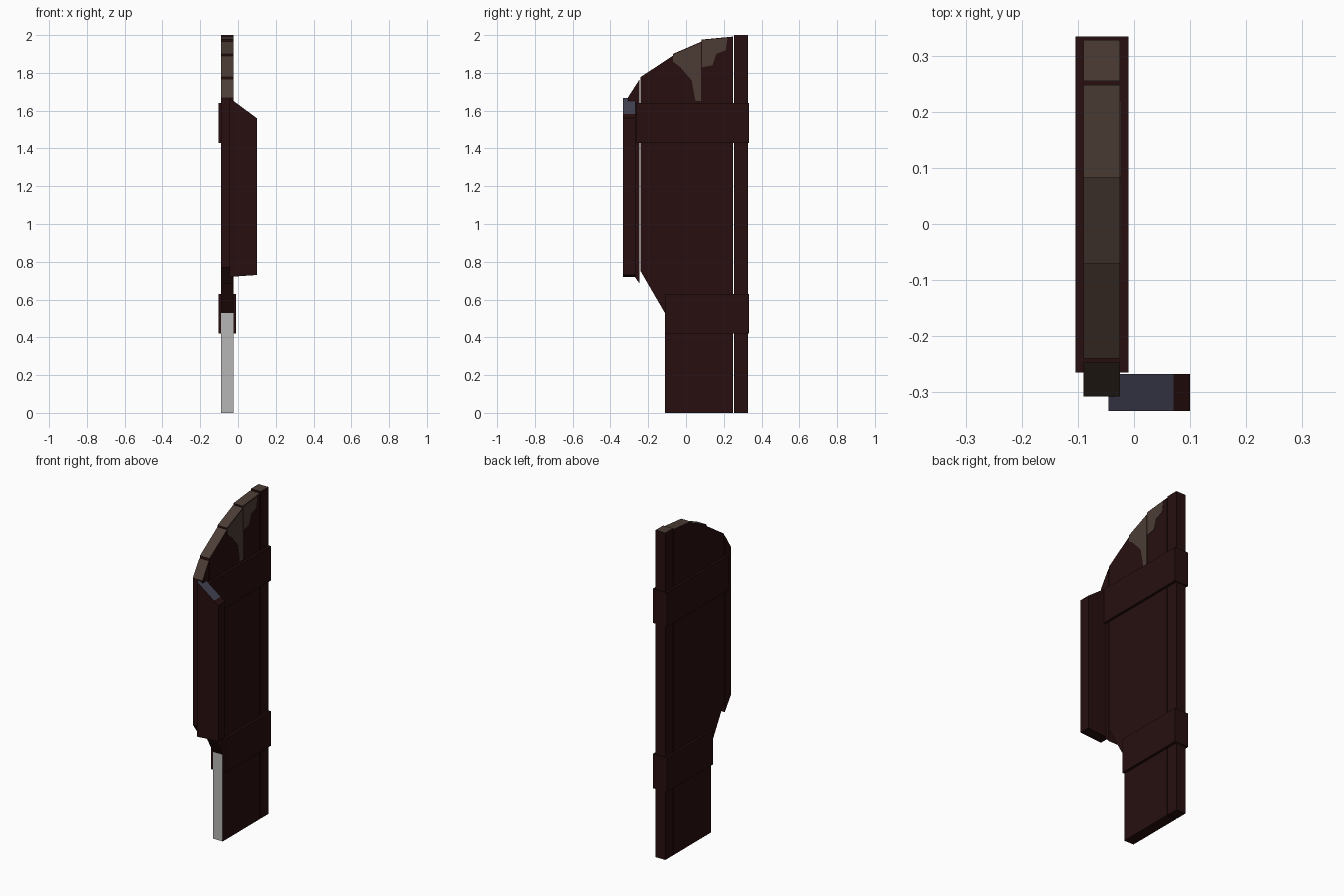
import bpy, bmesh
from mathutils import Vector

if "Cube" in bpy.data.objects:
    bpy.data.objects.remove(bpy.data.objects["Cube"])


def material(name, rgb):
    m = bpy.data.materials.new(name)
    m.diffuse_color = (*rgb, 1)
    m.use_nodes = True
    m.node_tree.nodes["Principled BSDF"].inputs["Base Color"].default_value = m.diffuse_color
    return m


WOOD = material("dark_red_wood", (0.020, 0.0045, 0.0045))
BROWN = material("worn_brown", (0.072, 0.046, 0.036))
BLUE = material("slate_blue", (0.055, 0.055, 0.09))
GREY = material("pale_grey", (0.47, 0.47, 0.465))


def prism(name, profile, axis, lo, hi, mats, rule=None):
    """Extrude a (y, z) profile along x, or an (x, z) profile along y."""
    bm = bmesh.new()

    def point(p, d):
        return Vector((d, p[0], p[1])) if axis == "x" else Vector((p[0], d, p[1]))

    a = [bm.verts.new(point(p, lo)) for p in profile]
    b = [bm.verts.new(point(p, hi)) for p in profile]
    bm.faces.new(a)
    bm.faces.new(b)
    n = len(profile)
    for i in range(n):
        j = (i + 1) % n
        bm.faces.new((a[i], a[j], b[j], b[i]))
    bmesh.ops.recalc_face_normals(bm, faces=bm.faces)
    bm.normal_update()
    if rule:
        for f in bm.faces:
            f.material_index = rule(f.normal, f.calc_center_median())
    me = bpy.data.meshes.new(name)
    bm.to_mesh(me)
    bm.free()
    for m in mats:
        me.materials.append(m)
    ob = bpy.data.objects.new(name, me)
    bpy.context.collection.objects.link(ob)
    return ob


def rect(u0, u1, z0, z1):
    return [(u0, z0), (u1, z0), (u1, z1), (u0, z1)]


def plank_rule(n, c):
    if n.z > 0.3:
        return 1                      # worn brown top ends
    if n.y < -0.9 and c.z < 0.5 and c.y < 0:
        return 2                      # pale cut on the lower front edge
    return 0


X0, X1 = -0.09, -0.025

# Upright planks with stepped, arched tops
planks = {
    "hinge_post": rect(0.255, 0.328, 0, 2.0),
    "plank_inner": [(0.083, 0), (0.248, 0), (0.248, 1.992), (0.083, 1.976)],
    "plank_middle": [(-0.07, 0), (0.083, 0), (0.083, 1.966), (-0.07, 1.9)],
    "plank_outer": [(-0.112, 0), (-0.07, 0), (-0.07, 1.89), (-0.24, 1.778),
                    (-0.24, 0.75), (-0.112, 0.53)],
    "plank_edge": [(-0.307, 0.77), (-0.246, 0.685), (-0.246, 1.765), (-0.307, 1.67)],
}
for name, prof in planks.items():
    prism(name, prof, "x", X0, X1, [WOOD, BROWN, GREY], plank_rule)

# Cross bands wrapping both sides
prism("upper_band", rect(-0.265, 0.334, 1.43, 1.64), "x", -0.104, -0.01, [WOOD])
prism("lower_band", rect(-0.11, 0.334, 0.42, 0.63), "x", -0.104, -0.01, [WOOD])

# Projecting edge board with sloped top
prism("edge_board",
      [(-0.045, 0.72), (0.1, 0.73), (0.1, 1.56), (0.07, 1.582), (-0.045, 1.667)],
      "y", -0.333, -0.267, [WOOD, BLUE],
      lambda n, c: 1 if n.z > 0.3 and c.x < 0.07 else 0)

# Worn patches near the top of the right-hand face
patches = {
    "worn_patch_front": [(-0.07, 1.895), (0.08, 1.96), (0.08, 1.65), (0.05, 1.65),
                         (0.03, 1.76), (-0.03, 1.83), (-0.07, 1.86)],
    "worn_patch_back": [(0.084, 1.972), (0.22, 1.985), (0.21, 1.92), (0.16, 1.90),
                        (0.14, 1.84), (0.084, 1.83)],
}
for name, prof in patches.items():
    prism(name, prof, "x", X1 - 0.001, X1 + 0.002, [BROWN])
